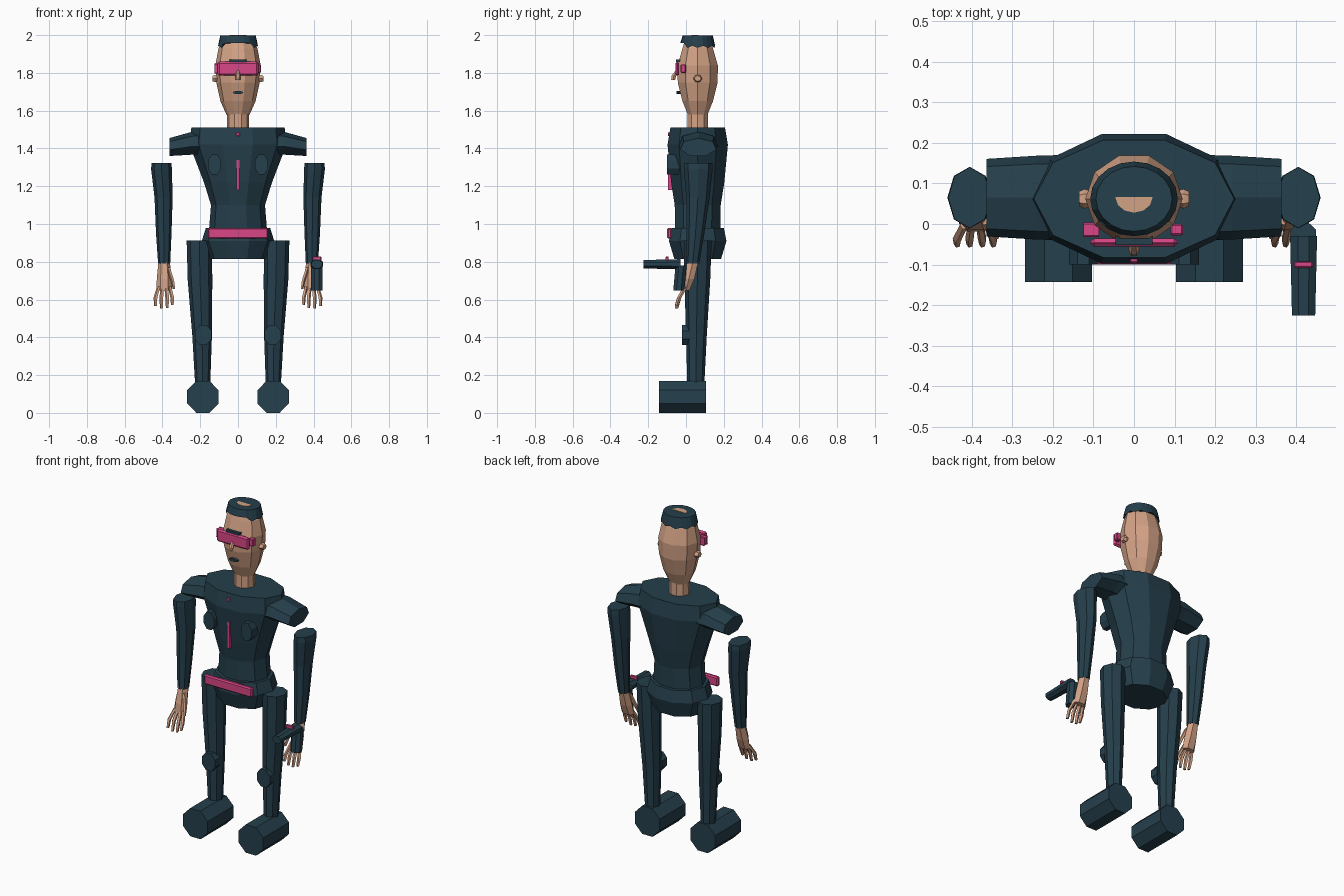
import bpy, bmesh, math
from mathutils import Vector


def material(name, rgb):
    m = bpy.data.materials.new(name)
    m.diffuse_color = (*rgb, 1)
    return m


TEAL = material("dark teal", (0.0185, 0.05, 0.072))
SKIN = material("skin tan", (0.65, 0.36, 0.235))
PINK = material("hot pink", (0.69, 0.061, 0.238))


def finish(name, bm, mat):
    bmesh.ops.recalc_face_normals(bm, faces=bm.faces)
    me = bpy.data.meshes.new(name)
    bm.to_mesh(me)
    bm.free()
    me.materials.append(mat)
    ob = bpy.data.objects.new(name, me)
    bpy.context.collection.objects.link(ob)
    return ob


def tube(name, mat, rings, n, axis="Z", phase=0.0, s=1, lift=None):
    """Loft n-sided rings (cx, cy, cz, ra, rb) lying across the given axis."""
    bm = bmesh.new()
    loops = []
    for i, (cx, cy, cz, ra, rb) in enumerate(rings):
        loop = []
        for k in range(n):
            t = phase + 2 * math.pi * k / n
            a, b = ra * math.cos(t), rb * math.sin(t)
            off = {"Z": (a, b, 0), "X": (0, a, b), "Y": (a, 0, b)}[axis]
            p = Vector((cx, cy, cz)) + Vector(off)
            if lift and i == 0:
                p.z += lift(k)
            p.x *= s
            loop.append(bm.verts.new(p))
        loops.append(loop)
    for l0, l1 in zip(loops, loops[1:]):
        for k in range(n):
            j = (k + 1) % n
            bm.faces.new((l0[k], l0[j], l1[j], l1[k]))
    bm.faces.new(loops[0])
    bm.faces.new(loops[-1])
    return finish(name, bm, mat)


def box(name, mat, x, y, z, bevel=0.0, s=1):
    """Box from (min, max) pairs, with optional chamfer."""
    bm = bmesh.new()
    bmesh.ops.create_cube(bm, size=1)
    for v in bm.verts:
        for i, (lo, hi) in enumerate((x, y, z)):
            v.co[i] = (lo + hi) / 2 + v.co[i] * (hi - lo)
        v.co.x *= s
    if bevel:
        bmesh.ops.bevel(bm, geom=bm.edges[:], offset=bevel, segments=1, affect="EDGES")
    return finish(name, bm, mat)


def octo(x, y, z):
    """Ring data for a flat-sided octagon slab running along y."""
    c = math.cos(math.pi / 8) * 2
    return [((x[0] + x[1]) / 2, yy, (z[0] + z[1]) / 2,
             (x[1] - x[0]) / c, (z[1] - z[0]) / c) for yy in y]


Y = 0.062          # body centre line
E = math.pi / 8    # octagon phase

# Torso and pelvis
tube("torso", TEAL, [(0, Y, 0.95, 0.155, 0.125), (0, Y, 1.10, 0.143, 0.128),
                     (0, Y, 1.22, 0.18, 0.148), (0, Y, 1.42, 0.257, 0.168),
                     (0, Y, 1.51, 0.247, 0.152)], 10)
tube("pelvis", TEAL, [(0, Y, 0.815, 0.155, 0.13), (0, Y, 0.91, 0.192, 0.16),
                      (0, Y, 0.98, 0.17, 0.145)], 10)

# Belt, zip and collar button
box("belt", PINK, (-0.16, 0.16), (-0.1, -0.075), (0.922, 0.98), 0.007)
box("zip", PINK, (-0.009, 0.009), (-0.094, -0.07), (1.18, 1.34))
box("collar_button", PINK, (-0.01, 0.01), (-0.096, -0.075), (1.465, 1.485), 0.003)

# Neck and head
tube("neck", SKIN, [(0, Y, 1.49, 0.06, 0.058), (0, Y, 1.62, 0.057, 0.056)], 10)
tube("head", SKIN, [(0, Y, 1.58, 0.062, 0.055), (0, Y, 1.65, 0.093, 0.085),
                    (0, Y, 1.75, 0.115, 0.111), (0, Y, 1.84, 0.12, 0.112),
                    (0, Y, 1.93, 0.103, 0.085), (0, Y, 1.99, 0.08, 0.065)], 10)

# Hair cap with a jagged hem that rises at the forehead, and a bald crown patch
tube("hair", TEAL, [(0, Y, 1.932, 0.108, 0.092), (0, Y, 1.998, 0.094, 0.08)], 20,
     lift=lambda k: 0.026 if 13 <= k <= 17 else 0.012 * (k % 2))
bm = bmesh.new()
arc = [bm.verts.new((0.046 * math.cos(t), 0.066 + 0.038 * math.sin(t), 1.996))
       for t in (-math.pi * k / 6 for k in range(7))]
patch = bm.faces.new(arc)
top = bmesh.ops.extrude_face_region(bm, geom=[patch])["geom"]
for v in top:
    if isinstance(v, bmesh.types.BMVert):
        v.co.z = 2.0
finish("crown_patch", bm, SKIN)

# Face
box("visor", PINK, (-0.108, 0.108), (-0.056, -0.036), (1.785, 1.86), 0.009)
box("brow", TEAL, (-0.045, 0.045), (-0.052, -0.03), (1.858, 1.872))
tube("nose", SKIN, [(0, -0.068, 1.763, 0.012, 0.012), (0, -0.064, 1.785, 0.014, 0.014),
                    (0, -0.045, 1.815, 0.008, 0.01)], 6)
tube("mouth", TEAL, octo((-0.026, 0.026), (-0.049, -0.02), (1.688, 1.704)), 8, "Y", E)

for s, side in ((1, "right"), (-1, "left")):
    def part(name):
        return f"{side}_{name}"

    # Head sides
    box(part("visor_temple"), PINK, (0.09, 0.121), (-0.028, 0.0), (1.8, 1.845), 0.004, s)
    tube(part("ear"), SKIN, [(0.1, Y, 1.77, 0.018, 0.016), (0.122, Y, 1.77, 0.024, 0.021),
                             (0.136, Y, 1.77, 0.018, 0.016)], 6, "X", 0, s)
    # Chest pocket
    tube(part("chest_pocket"), TEAL, octo((0.09, 0.16), (-0.1, -0.03), (1.262, 1.368)),
         8, "Y", E, s)
    # Shoulder stub
    tube(part("shoulder"), TEAL, [(0.17, 0.065, 1.425, 0.108, 0.066),
                                  (0.24, 0.065, 1.425, 0.106, 0.064),
                                  (0.363, 0.065, 1.405, 0.098, 0.05)],
         7, "X", math.pi / 2, s)
    # Arm
    tube(part("arm"), TEAL, [(0.391, 0.035, 0.79, 0.032, 0.035),
                             (0.393, 0.05, 0.95, 0.041, 0.047),
                             (0.394, 0.063, 1.14, 0.048, 0.062),
                             (0.405, 0.065, 1.29, 0.055, 0.076),
                             (0.405, 0.065, 1.322, 0.053, 0.075)], 8, "Z", 0, s)
    # Hand, fingers and thumb
    tube(part("hand"), SKIN, [(0.39, 0.0, 0.648, 0.041, 0.022),
                              (0.39, 0.015, 0.71, 0.04, 0.034),
                              (0.391, 0.036, 0.8, 0.03, 0.034)], 6, "Z", 0, s)
    for i, (x0, x1, zt) in enumerate(((0.419, 0.436, 0.565), (0.4, 0.405, 0.553),
                                      (0.38, 0.374, 0.556), (0.362, 0.347, 0.572))):
        tube(part(f"finger_{i + 1}"), SKIN, [(x1, -0.05, zt, 0.008, 0.009),
                                             (x1, -0.036, 0.61, 0.011, 0.012),
                                             (x0, -0.002, 0.67, 0.01, 0.012)], 5, "Z", 0, s)
    tube(part("thumb"), SKIN, [(0.338, -0.03, 0.655, 0.007, 0.009),
                               (0.346, -0.012, 0.7, 0.01, 0.012),
                               (0.368, 0.01, 0.77, 0.01, 0.014)], 5, "Z", 0, s)
    # Leg, knee pad and foot
    tube(part("leg"), TEAL, [(0.187, 0.052, 0.15, 0.04, 0.045),
                             (0.19, 0.055, 0.41, 0.052, 0.055),
                             (0.201, 0.06, 0.7, 0.065, 0.068),
                             (0.205, 0.062, 0.912, 0.067, 0.074)], 8, "Z", 0, s)
    tube(part("knee_pad"), TEAL, octo((0.14, 0.228), (-0.02, 0.03), (0.36, 0.465)),
         8, "Y", E, s)
    tube(part("foot"), TEAL, octo((0.103, 0.269), (-0.143, 0.105), (0.0, 0.17)),
         8, "Y", E, s)

# Hand tool: barrel, grip and sight
tube("tool_barrel", TEAL, [(0.418, -0.226, 0.787, 0.031, 0.024),
                           (0.418, -0.03, 0.787, 0.036, 0.029)], 8, "Y", E)
tube("tool_grip", TEAL, [(0.417, -0.038, 0.648, 0.034, 0.032),
                         (0.417, -0.026, 0.78, 0.034, 0.032)], 8, "Z", E)
box("tool_sight", PINK, (0.394, 0.441), (-0.108, -0.092), (0.805, 0.828), 0.003)
